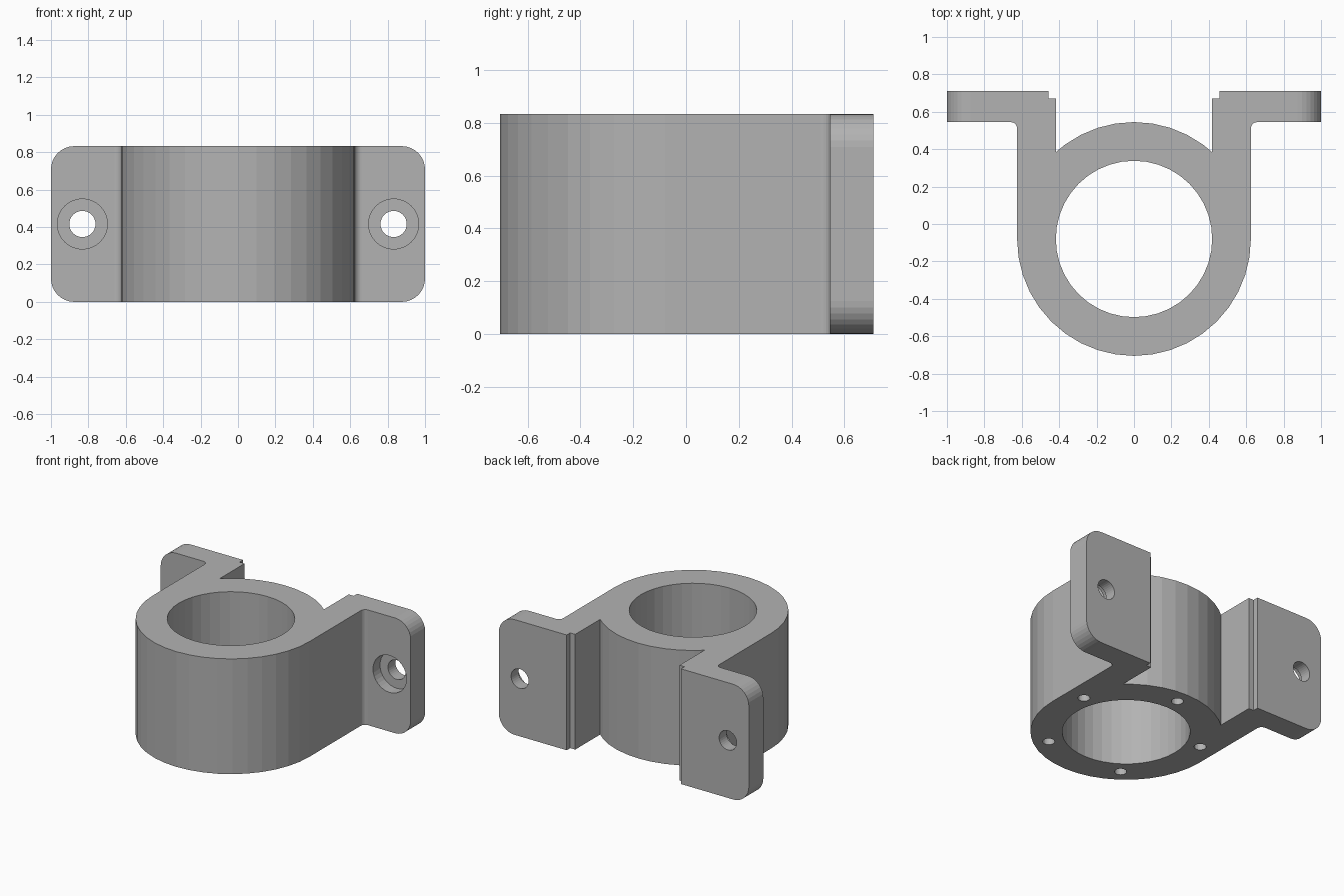
import bpy, bmesh
from math import sin, cos, radians, pi
from mathutils import Vector

if "Cube" in bpy.data.objects:
    bpy.data.objects.remove(bpy.data.objects["Cube"], do_unlink=True)

HEIGHT = 0.833
CENTRE_Y = -0.08
OUTER, INNER = 0.625, 0.418
TAB_FRONT, TAB_BACK = 0.545, 0.71

grey = bpy.data.materials.new("plain grey")
grey.use_nodes = True
GREY = (0.45, 0.45, 0.45, 1)
grey.diffuse_color = GREY
grey.node_tree.nodes["Principled BSDF"].inputs["Base Color"].default_value = GREY


def arc(cx, cy, r, start, end, steps):
    """Points along an arc, angles in degrees, both ends included."""
    angles = [radians(start + (end - start) * i / steps) for i in range(steps + 1)]
    return [(cx + r * cos(a), cy + r * sin(a)) for a in angles]


def circle(cx, cy, r, steps):
    return arc(cx, cy, r, 0, 360, steps)[:-1]


def prism(name, points, lo, hi, axis="z"):
    """Extrude a flat outline along z (outline in xy) or y (outline in xz)."""
    place = (lambda p, d: (p[0], p[1], d)) if axis == "z" else (lambda p, d: (p[0], d, p[1]))
    bm = bmesh.new()
    base = bm.faces.new([bm.verts.new(place(p, lo)) for p in points])
    result = bmesh.ops.extrude_face_region(bm, geom=[base])
    moved = [g for g in result["geom"] if isinstance(g, bmesh.types.BMVert)]
    shift = Vector(place((0, 0), hi - lo))
    bmesh.ops.translate(bm, verts=moved, vec=shift)
    bmesh.ops.recalc_face_normals(bm, faces=bm.faces)
    mesh = bpy.data.meshes.new(name)
    bm.to_mesh(mesh)
    bm.free()
    mesh.materials.append(grey)
    obj = bpy.data.objects.new(name, mesh)
    bpy.context.collection.objects.link(obj)
    return obj


def carve(target, cutter, operation="DIFFERENCE"):
    """Apply a boolean and discard the cutter."""
    cutter.hide_render = True
    mod = target.modifiers.new("carve", "BOOLEAN")
    mod.operation, mod.object, mod.solver = operation, cutter, "EXACT"
    bpy.context.view_layer.objects.active = target
    bpy.ops.object.modifier_apply(modifier=mod.name)
    bpy.data.objects.remove(cutter, do_unlink=True)


# Clamp outline: left half from front centre to back centre, then mirrored
half = arc(0, CENTRE_Y, OUTER, -90, 0, 10)
half += arc(OUTER + 0.035, TAB_FRONT - 0.035, 0.035, 180, 90, 5)
half += [(1.1, TAB_FRONT), (1.1, TAB_BACK), (0.457, TAB_BACK), (0.457, 0.67), (0.417, 0.67)]
half += [(0.417, 0.385)] + arc(0, CENTRE_Y, OUTER, 54, 90, 4)
outline = half + [(-x, y) for x, y in reversed(half[1:-1])]
clamp = prism("bracket_clamp", outline, -0.1, HEIGHT + 0.1)

# Rounded envelope trims top, bottom and tab corners
R = 0.125
envelope = []
for cx, cz, start in ((1 - R, HEIGHT - R, 0), (R - 1, HEIGHT - R, 90),
                      (R - 1, R, 180), (1 - R, R, 270)):
    envelope += arc(cx, cz, R, start, start + 90, 8)
carve(clamp, prism("envelope", envelope, -1, 1, "y"), "INTERSECT")

# Main bore
carve(clamp, prism("bore", circle(0, CENTRE_Y, INNER, 40), -0.2, 1.1))

# Screw holes with front counterbores in both tabs
for side in (-1, 1):
    cx, cz = side * 0.832, HEIGHT / 2
    carve(clamp, prism("screw_hole", circle(cx, cz, 0.07, 32), 0.4, 0.9, "y"))
    carve(clamp, prism("counterbore", circle(cx, cz, 0.134, 32), 0.4, TAB_FRONT + 0.08, "y"))

# Five blind holes in the underside of the ring
for i in range(5):
    a = pi / 2 + i * 2 * pi / 5
    spot = circle(0.521 * cos(a), CENTRE_Y + 0.521 * sin(a), 0.04, 20)
    carve(clamp, prism("blind_hole", spot, -0.1, 0.3))
